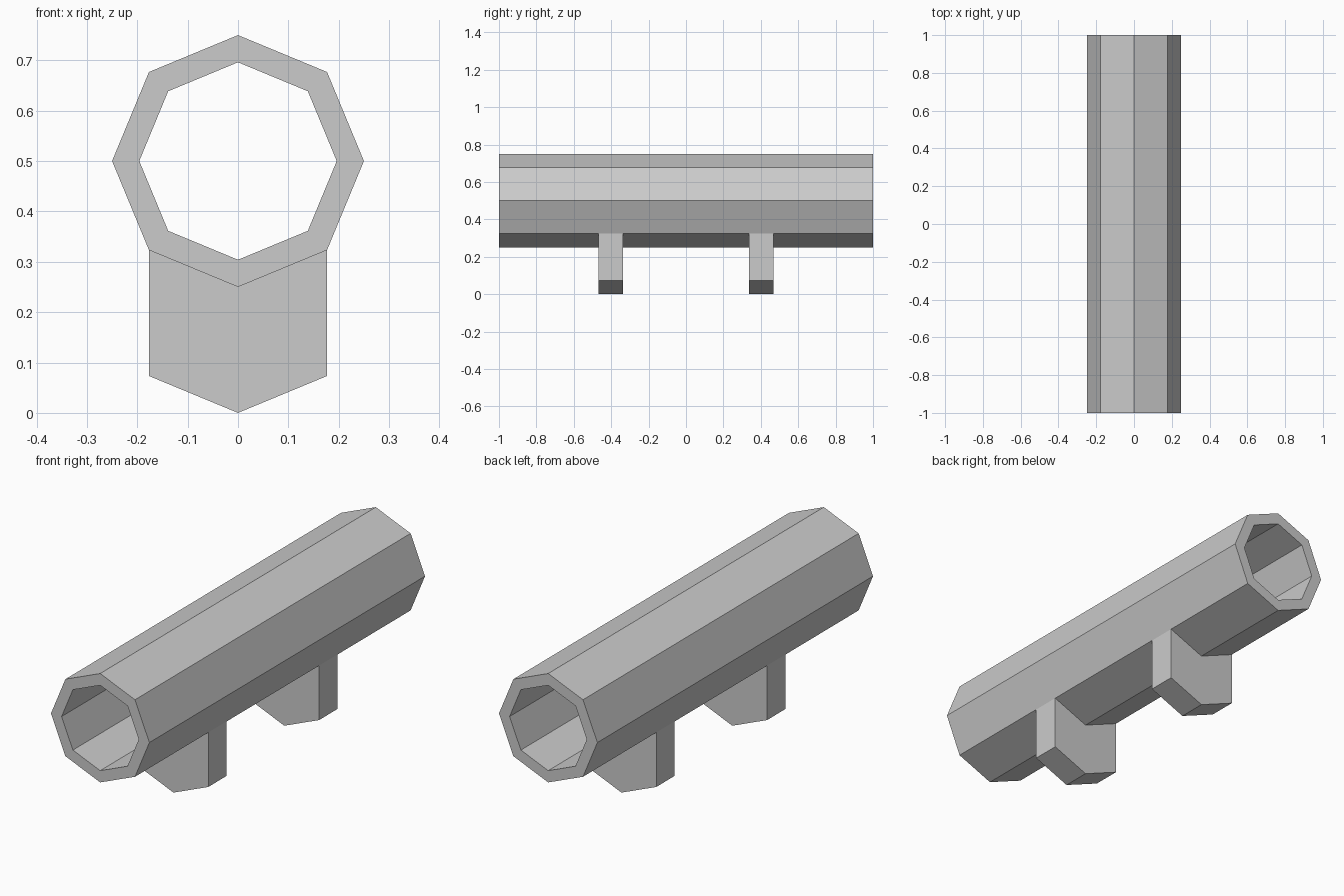
import bpy, bmesh, math

if "Cube" in bpy.data.objects:
    bpy.data.objects.remove(bpy.data.objects["Cube"])

SIDES, OUTER, INNER, CENTRE_Z = 8, 0.25, 0.196, 0.5
STATIONS = [-1.0, -0.468, -0.336, 0.336, 0.468, 1.0]
FOOT_SPANS = (1, 3)      # station intervals that carry a foot
FOOT_DROP = 0.25

bm = bmesh.new()


def ring(radius, y):
    """Octagon of vertices around the tube axis, with a point straight up."""
    return [bm.verts.new((radius * math.cos(a), y, CENTRE_Z + radius * math.sin(a)))
            for a in (2 * math.pi * i / SIDES for i in range(SIDES))]


def bridge(a, b):
    """Join two rings with quads."""
    return [bm.faces.new((a[i], a[(i + 1) % SIDES], b[(i + 1) % SIDES], b[i]))
            for i in range(SIDES)]


# Outer wall, split along its length where the feet attach
outer = [ring(OUTER, y) for y in STATIONS]
walls = [bridge(a, b) for a, b in zip(outer, outer[1:])]

# Bore and end rims
bore = [ring(INNER, y) for y in (-1.0, 1.0)]
bridge(bore[1], bore[0])
bridge(bore[0], outer[0])
bridge(outer[-1], bore[1])

# Feet: pull the two lowest faces straight down
for span in FOOT_SPANS:
    bottom = [walls[span][i] for i in (5, 6)]
    result = bmesh.ops.extrude_face_region(bm, geom=bottom)
    moved = [g for g in result["geom"] if isinstance(g, bmesh.types.BMVert)]
    bmesh.ops.translate(bm, verts=moved, vec=(0, 0, -FOOT_DROP))
    leftover = [f for f in bottom if f.is_valid]
    if leftover:
        bmesh.ops.delete(bm, geom=leftover, context='FACES')

bmesh.ops.recalc_face_normals(bm, faces=bm.faces[:])
mesh = bpy.data.meshes.new("tube_with_feet")
bm.to_mesh(mesh)
bm.free()
bpy.context.collection.objects.link(bpy.data.objects.new("tube_with_feet", mesh))
